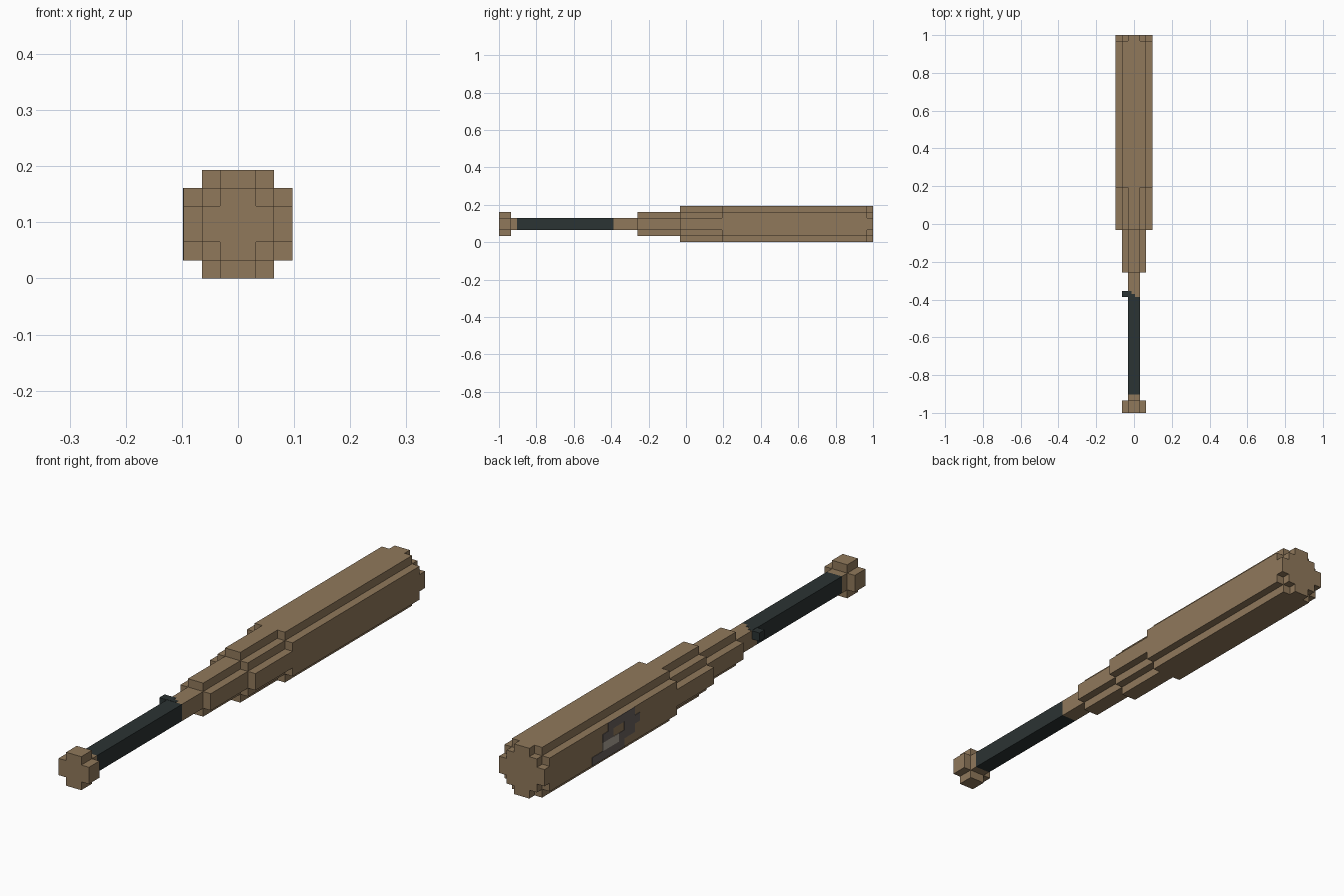
import bpy
import bmesh

U = 2 / 62          # one block
MID = 3 * U         # height of the long axis

cube = bpy.data.objects.get("Cube")
if cube:
    bpy.data.objects.remove(cube, do_unlink=True)


def material(name, rgb):
    mat = bpy.data.materials.new(name)
    mat.use_nodes = True
    color = (*rgb, 1)
    mat.diffuse_color = color
    mat.node_tree.nodes["Principled BSDF"].inputs["Base Color"].default_value = color
    return mat


wood = material("wood brown", (0.28, 0.19, 0.105))
tape = material("tape black", (0.024, 0.033, 0.033))
dark = material("mark dark grey", (0.14, 0.12, 0.11))
light = material("mark light grey", (0.42, 0.38, 0.32))


def add_object(name, bm, mat):
    bmesh.ops.recalc_face_normals(bm, faces=bm.faces)
    mesh = bpy.data.meshes.new(name)
    bm.to_mesh(mesh)
    bm.free()
    mesh.materials.append(mat)
    obj = bpy.data.objects.new(name, mesh)
    bpy.context.collection.objects.link(obj)


def prism(name, corner, start, end, mat):
    """Extrude a stepped outline, given as one corner repeated four times."""
    outline, pts = [], corner
    for _ in range(4):
        outline += pts
        pts = [(-z, x) for x, z in pts]
    bm = bmesh.new()
    verts = [bm.verts.new((x * U, start * U - 1, z * U + MID)) for x, z in outline]
    face = bm.faces.new(verts)
    new = bmesh.ops.extrude_face_region(bm, geom=[face], use_keep_orig=True)["geom"]
    moved = [v for v in new if isinstance(v, bmesh.types.BMVert)]
    bmesh.ops.translate(bm, vec=(0, (end - start) * U, 0), verts=moved)
    add_object(name, bm, mat)


def box(name, xs, ys, zs, mat):
    """Box from ranges in blocks, with z measured from the long axis."""
    bm = bmesh.new()
    bmesh.ops.create_cube(bm, size=1)
    for v in bm.verts:
        v.co = (xs[v.co.x > 0] * U, ys[v.co.y > 0] * U - 1, zs[v.co.z > 0] * U + MID)
    add_object(name, bm, mat)


# Cross-section corners
square = [(1, 1)]
cross = [(2, 1), (1, 1), (1, 2)]
stepped = [(3, 1), (2, 1), (2, 2), (1, 2), (1, 3)]
full = [(3, 2), (2, 2), (2, 3)]

# Handle and barrel from front to back
prism("knob", cross, 0, 2, wood)
prism("handle_base", square, 2, 3, wood)
prism("grip", square, 3, 19, tape)
prism("handle_neck", square, 19, 23, wood)
prism("lower_taper", cross, 23, 30, wood)
prism("upper_taper", stepped, 30, 37, wood)
prism("barrel", full, 37, 61, wood)
prism("barrel_end", stepped, 61, 62, wood)

# Loose end of the grip tape
box("tape_flap", (-2, -1), (19, 20), (0, 1), tape)
box("tape_wrap_wide", (-1, -0.4), (19, 20), (1, 1.03), tape)
box("tape_wrap_narrow", (-0.4, 0.2), (19, 19.5), (1, 1.03), tape)

# Painted patches on the side of the barrel: start, end, row
patches = [(45, 50, 1), (44, 47, 0), (49, 51, 0), (45, 48, -1), (47, 53, -2)]
for i, (a, b, row) in enumerate(patches):
    box(f"dark_patch_{i + 1}", (-3.05, -3), (a, b), (row, row + 1), dark)
box("light_patch", (-3.05, -3), (48, 51), (-1, 0), light)
